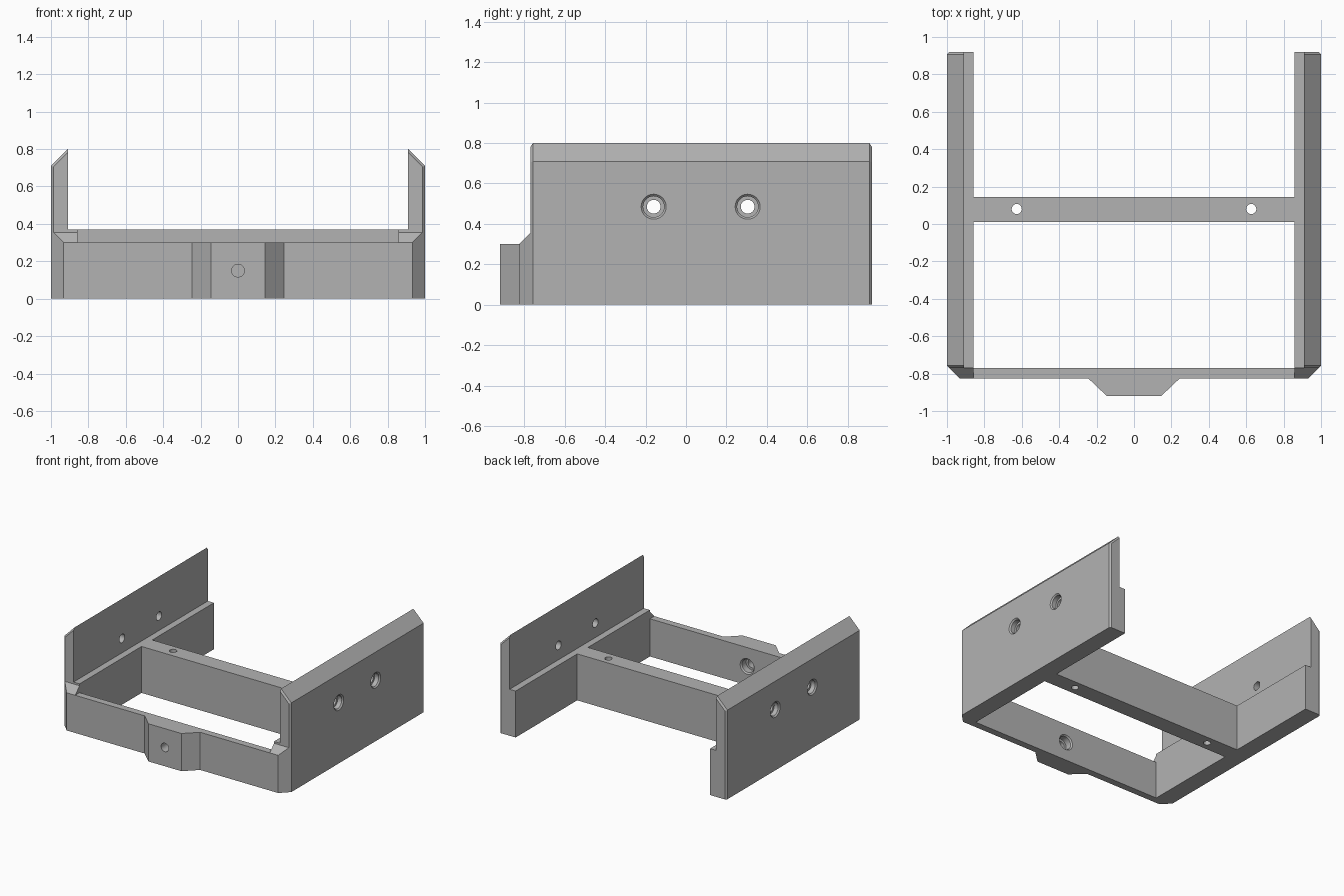
import bpy
import bmesh
import math
from mathutils import Vector

if "Cube" in bpy.data.objects:
    bpy.data.objects.remove(bpy.data.objects["Cube"], do_unlink=True)

grey = bpy.data.materials.new("plain_grey")
grey.use_nodes = True
grey.diffuse_color = (0.45, 0.45, 0.45, 1)
grey.node_tree.nodes["Principled BSDF"].inputs["Base Color"].default_value = (0.45, 0.45, 0.45, 1)


def finish(name, bm):
    bmesh.ops.recalc_face_normals(bm, faces=bm.faces)
    mesh = bpy.data.meshes.new(name)
    bm.to_mesh(mesh)
    bm.free()
    mesh.materials.append(grey)
    obj = bpy.data.objects.new(name, mesh)
    bpy.context.collection.objects.link(obj)
    return obj


def loft(bm, rings):
    """Closed solid through matching rings of points."""
    loops = [[bm.verts.new(p) for p in ring] for ring in rings]
    n = len(loops[0])
    bm.faces.new(loops[0])
    bm.faces.new(loops[-1])
    for a, b in zip(loops, loops[1:]):
        for i in range(n):
            j = (i + 1) % n
            bm.faces.new((a[i], a[j], b[j], b[i]))


def drill(obj, start, direction, steps, sides=32):
    """Cut a stepped round hole; steps are (distance, radius)."""
    axis = Vector(direction)
    u = axis.orthogonal().normalized()
    v = axis.cross(u)
    angles = [math.tau * i / sides for i in range(sides)]
    bm = bmesh.new()
    loft(bm, [[Vector(start) + axis * d + (u * math.cos(a) + v * math.sin(a)) * r
               for a in angles] for d, r in steps])
    cutter = finish("hole_cutter", bm)
    cutter.hide_render = True
    mod = obj.modifiers.new("hole", "BOOLEAN")
    mod.operation = "DIFFERENCE"
    mod.solver = "EXACT"
    mod.object = cutter
    bpy.context.view_layer.objects.active = obj
    bpy.ops.object.modifier_apply(modifier=mod.name)
    bpy.data.objects.remove(cutter, do_unlink=True)


FRONT, WALL_FRONT, WALL_BACK = -0.825, -0.77, 0.92
INNER, UPPER_INNER, LEDGE, BAR_TOP = 0.857, 0.91, 0.37, 0.30
CHAMFER = 0.013

# Side walls with a ledge inside, a sloped top and chamfered outer ends
profile = [(INNER, 0), (1, 0), (1, 0.71), (UPPER_INNER, 0.80), (UPPER_INNER, LEDGE), (INNER, LEDGE)]
for side, name in ((1, "left"), (-1, "right")):
    def end(y, inset):
        outer = [(INNER, 0), (1 - inset, 0), (1 - inset, 0.71 - inset * 0.41),
                 (UPPER_INNER, 0.80 - inset * 1.41)]
        return [(side * x, y, z) for x, z in outer + profile[4:]]

    bm = bmesh.new()
    loft(bm, [end(WALL_FRONT, CHAMFER), end(WALL_FRONT + CHAMFER, 0),
              end(WALL_BACK - CHAMFER, 0), end(WALL_BACK, CHAMFER)])
    wall = finish(name + "_wall", bm)
    # Recessed screw holes
    for y in (-0.16, 0.305):
        drill(wall, (side * 1.01, y, 0.485), (-side, 0, 0),
              [(0, 0.072), (0.02, 0.052), (0.055, 0.052), (0.055, 0.034), (0.2, 0.034)])

    # Sloped block joining the wall to the front bar
    plan = [(INNER, FRONT), (0.932, FRONT), (1 - CHAMFER, WALL_FRONT), (INNER, WALL_FRONT)]
    bm = bmesh.new()
    loft(bm, [[(side * x, y, 0) for x, y in plan],
              [(side * x, y, BAR_TOP + (y - FRONT)) for x, y in plan]])
    finish(name + "_front_corner", bm)

# Front bar with a tapered boss in the middle
half = [(0.145, WALL_BACK * -1), (0.245, FRONT), (INNER, FRONT), (INNER, WALL_FRONT)]
plan = half + [(-x, y) for x, y in reversed(half)]
bm = bmesh.new()
loft(bm, [[(x, y, z) for x, y in plan] for z in (0, BAR_TOP)])
front_bar = finish("front_bar", bm)
drill(front_bar, (0, WALL_FRONT + 0.01, 0.15), (0, -1, 0),
      [(0, 0.072), (0.02, 0.052), (0.07, 0.052), (0.07, 0.034), (0.2, 0.034)])

# Cross bar with two upright holes
bm = bmesh.new()
loft(bm, [[(x, y, z) for x, y in ((-INNER, 0.01), (INNER, 0.01), (INNER, 0.145), (-INNER, 0.145))]
          for z in (0, LEDGE)])
cross_bar = finish("cross_bar", bm)
for x in (-0.627, 0.627):
    drill(cross_bar, (x, 0.08, -0.1), (0, 0, 1), [(0, 0.027), (0.6, 0.027)])
